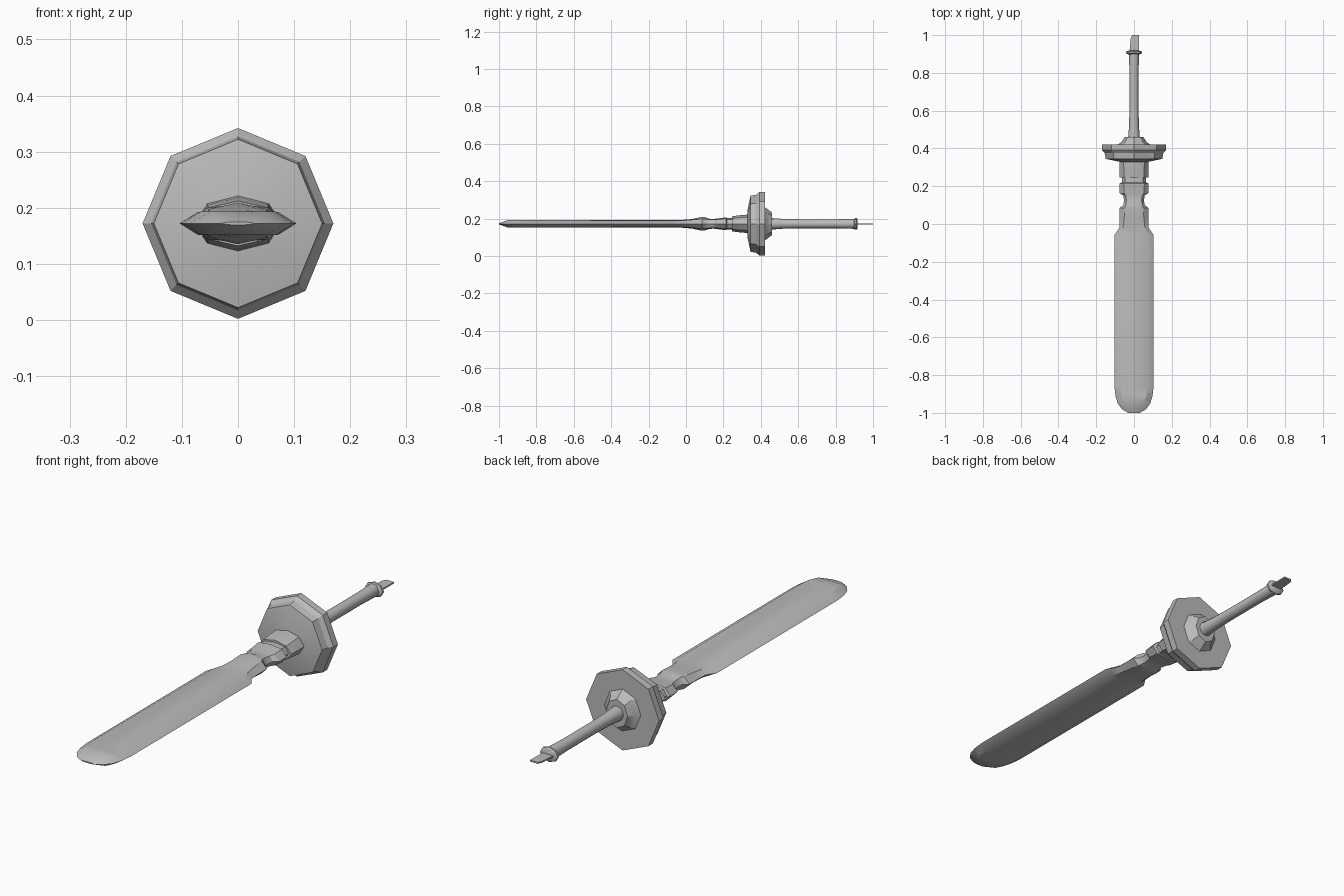
import bpy, bmesh, math

if "Cube" in bpy.data.objects:
    bpy.data.objects.remove(bpy.data.objects["Cube"], do_unlink=True)

AXIS_Z = 0.172

steel = bpy.data.materials.new("grey steel")
steel.use_nodes = True
GREY = (0.5, 0.5, 0.5, 1)
steel.diffuse_color = GREY
steel.node_tree.nodes["Principled BSDF"].inputs["Base Color"].default_value = GREY


def loft(name, rings):
    """Skin a list of (y, [(x, z), ...]) cross-sections and cap both ends."""
    bm = bmesh.new()
    loops = [[bm.verts.new((x, y, AXIS_Z + z)) for x, z in ring] for y, ring in rings]
    n = len(loops[0])
    for a, b in zip(loops, loops[1:]):
        for i in range(n):
            j = (i + 1) % n
            bm.faces.new((a[i], a[j], b[j], b[i]))
    bm.faces.new(loops[0])
    bm.faces.new(loops[-1])
    bmesh.ops.recalc_face_normals(bm, faces=bm.faces)
    mesh = bpy.data.meshes.new(name)
    bm.to_mesh(mesh)
    bm.free()
    mesh.materials.append(steel)
    obj = bpy.data.objects.new(name, mesh)
    bpy.context.collection.objects.link(obj)
    bpy.ops.object.select_all(action="DESELECT")
    obj.select_set(True)
    bpy.context.view_layer.objects.active = obj
    bpy.ops.object.shade_smooth_by_angle(angle=math.radians(30))
    return obj


def ellipse(rx, rz, n=8):
    return [(rx * math.sin(2 * math.pi * i / n), rz * math.cos(2 * math.pi * i / n))
            for i in range(n)]


def blade_section(w, f, h, ridge):
    """Edge half-width, shoulder half-width, shoulder height, centre height."""
    return [(w, 0), (f, h), (0, ridge), (-f, h), (-w, 0), (-f, -h), (0, -ridge), (f, -h)]


# Blade: rounded tip, bevelled body, notched base
blade = [
    (-1.0, .03, .02, .002, .003),
    (-.982, .062, .035, .008, .009),
    (-.95, .086, .048, .021, .021),
    (-.91, .098, .066, .021, .021),
    (-.86, .104, .072, .02, .021),
    (-.06, .104, .072, .017, .02),
    (-.02, .078, .058, .018, .021),
    (.03, .076, .052, .021, .025),
    (.085, .076, .05, .026, .037),
    (.1, .056, .044, .026, .036),
    (.125, .053, .04, .022, .027),
    (.15, .056, .044, .022, .026),
    (.165, .077, .052, .023, .028),
    (.215, .077, .055, .028, .034),
    (.22, .064, .048, .024, .03),
    (.255, .064, .048, .024, .03),
]
loft("blade", [(y, blade_section(*s)) for y, *s in blade])

# Collar seated against the guard
collar = [(.245, .077, .053, .028, .04), (.29, .077, .054, .033, .046),
          (.34, .077, .055, .036, .05)]
loft("collar", [(y, blade_section(*s)) for y, *s in collar])

# Octagonal guard with a stepped rim
guard = [(.328, .07), (.345, .15), (.375, .155), (.392, .17), (.422, .17)]
loft("guard", [(y, ellipse(r, r)) for y, r in guard])

# Flared hub behind the guard
hub = [(.42, .088, .09), (.432, .068, .082), (.46, .05, .06)]
loft("hub", [(y, ellipse(rx, rz)) for y, rx, rz in hub])

# Slim handle, slightly flared at both ends
handle = [(.455, .031), (.52, .026), (.62, .024), (.8, .024), (.91, .027)]
loft("handle", [(y, ellipse(r, r, 12)) for y, r in handle])

# Pommel ring
pommel = [(.898, .03, .025), (.904, .042, .031), (.912, .042, .031), (.918, .028, .024)]
loft("pommel_ring", [(y, ellipse(rx, rz)) for y, rx, rz in pommel])

# Flat tang tab with a clipped corner
tab = [(.91, -.024, .026), (.945, -.021, .026), (.985, -.017, .026), (1.0, -.01, .026)]
T = .003
loft("tang_tab", [(y, [(a, -T), (b, -T), (b, T), (a, T)]) for y, a, b in tab])
